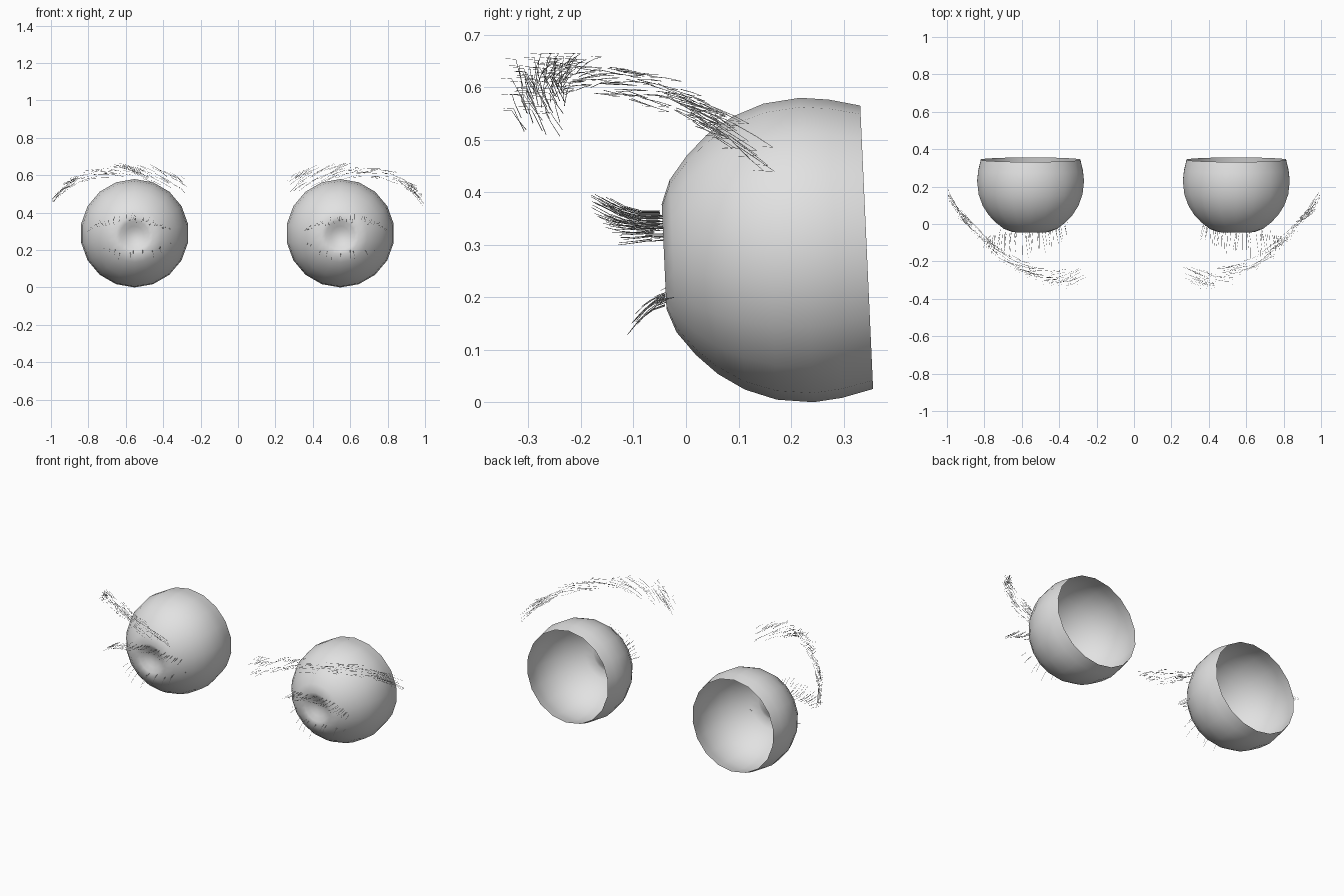
import bpy, bmesh, math, random
from mathutils import Vector, Matrix

random.seed(4)
cube = bpy.data.objects.get("Cube")
if cube:
    bpy.data.objects.remove(cube)

# One plain grey for every part
GREY = bpy.data.materials.new("light grey")
GREY.use_nodes = True
GREY.diffuse_color = (0.76, 0.76, 0.76, 1)
GREY.node_tree.nodes["Principled BSDF"].inputs["Base Color"].default_value = GREY.diffuse_color


def finish(bm, name):
    mesh = bpy.data.meshes.new(name)
    bm.to_mesh(mesh)
    bm.free()
    mesh.materials.append(GREY)
    obj = bpy.data.objects.new(name, mesh)
    bpy.context.collection.objects.link(obj)


def strand(bm, points, radius=0.0008):
    """Thin three-sided tapering hair through the points."""
    rings = []
    for i, p in enumerate(points):
        a, b = points[max(i - 1, 0)], points[min(i + 1, len(points) - 1)]
        rot = (b - a).to_track_quat('Z', 'Y')
        r = radius * (1 - 0.5 * i / (len(points) - 1))
        rings.append([bm.verts.new(p + rot @ Vector((r * math.cos(k * math.tau / 3),
                                                     r * math.sin(k * math.tau / 3), 0)))
                      for k in range(3)])
    for lo, hi in zip(rings, rings[1:]):
        for k in range(3):
            n = (k + 1) % 3
            bm.faces.new((lo[k], lo[n], hi[n], hi[k]))


def along(path, t):
    """Point on a polyline, t from 0 to 1."""
    f = min(max(t, 0), 0.9999) * (len(path) - 1)
    i = int(f)
    return path[i].lerp(path[i + 1], f - i)


# Eyeball shell: depth along the axis and radius, from open back to dimpled pupil
PROFILE = [(0.114, 0.27), (0.055, 0.284), (0, 0.29), (-0.07, 0.282), (-0.13, 0.26),
           (-0.18, 0.228), (-0.22, 0.19), (-0.255, 0.145), (-0.272, 0.1),
           (-0.266, 0.078), (-0.252, 0.05), (-0.243, 0.025)]
SIDES = 18


def eyeball(name, side):
    bm = bmesh.new()
    rings = [[bm.verts.new((r * math.sin(k * math.tau / SIDES), d,
                            r * math.cos(k * math.tau / SIDES))) for k in range(SIDES)]
             for d, r in PROFILE]
    for lo, hi in zip(rings, rings[1:]):
        for k in range(SIDES):
            n = (k + 1) % SIDES
            bm.faces.new((lo[k], lo[n], hi[n], hi[k]))
    centre = bm.verts.new((0, -0.24, 0))
    for k in range(SIDES):
        bm.faces.new((rings[-1][k], rings[-1][(k + 1) % SIDES], centre))
    bmesh.ops.recalc_face_normals(bm, faces=bm.faces)
    # Face outward from the ball
    bm.faces.ensure_lookup_table()
    if bm.faces[0].normal.dot(bm.faces[0].calc_center_median()) < 0:
        bmesh.ops.reverse_faces(bm, faces=bm.faces)
    bm.transform(Matrix.Translation((side * 0.55 - 0.003, 0.23, 0.29))
                 @ Matrix.Rotation(math.radians(2.6), 4, 'X'))
    for f in bm.faces:
        f.smooth = True
    finish(bm, name)


# Eyebrow: hairs rise at the inner end and sweep along the arch
BROW = [Vector(p) for p in ((0.25, -0.26, 0.53), (0.37, -0.28, 0.57), (0.5, -0.26, 0.605),
                            (0.63, -0.21, 0.62), (0.76, -0.12, 0.61), (0.86, -0.02, 0.575),
                            (0.93, 0.06, 0.53), (0.99, 0.16, 0.45))]


def eyebrow(name, side):
    bm = bmesh.new()
    for i in range(115):
        t = random.random() * 0.93
        width = 0.042 * (1 - 0.6 * t)
        root = along(BROW, t) + Vector((0, random.uniform(-1, 1) * width,
                                        random.uniform(-1, 1) * width))
        sweep = (along(BROW, t + 0.08) - along(BROW, t - 0.08)).normalized()
        rise = Vector((0.1, -0.4, 0.5)) * max(0, 1 - t * 2.5) + Vector((0, 0, 0.15 * (1 - t)))
        stray = Vector([random.uniform(-0.15, 0.15) for axis in range(3)])
        way = (sweep + rise + stray).normalized()
        length = random.uniform(0.05, 0.11)
        mid = root + way * length * 0.55
        tip = root + (way * 0.75 + sweep * 0.25) * length
        tip.x = min(tip.x, 0.995)
        hook = tip + Vector((-0.004, -0.02, 0.001))
        strand(bm, [Vector((p.x * side, p.y, p.z)) for p in (root, mid, tip, hook)])
    finish(bm, name)


# Eyelashes: root line, sweep and curl given for the left eye
UPPER = [Vector(p) for p in ((0.36, 0.0, 0.315), (0.44, -0.035, 0.34), (0.55, -0.05, 0.355),
                             (0.66, -0.05, 0.35), (0.74, -0.06, 0.335), (0.79, -0.065, 0.31))]
LOWER = [Vector(p) for p in ((0.36, 0.025, 0.235), (0.44, -0.03, 0.2), (0.55, -0.04, 0.19),
                             (0.66, -0.04, 0.195), (0.74, -0.02, 0.21))]


def lashes(name, side, path, count, reach, lift, curl):
    bm = bmesh.new()
    for i in range(count):
        t = (i + random.uniform(0, 1)) / count
        root = along(path, t) + Vector((0, 0, random.uniform(-0.012, 0.012)))
        middle = math.sin(math.pi * t)
        size = reach * (0.5 + 0.5 * middle) * random.uniform(0.7, 1.15)
        fan = (t - 0.5) * 0.45 + random.uniform(-0.12, 0.12)
        pts = []
        for s in (0, 0.35, 0.7, 1):
            p = root + size * Vector((fan * s, -s, lift * s + curl * s * s * middle))
            pts.append(Vector((p.x * side, p.y, p.z)))
        strand(bm, pts, 0.0011)
    finish(bm, name)


for label, side in (("left", 1), ("right", -1)):
    eyeball(label + "_eyeball", side)
    eyebrow(label + "_eyebrow", side)
    lashes(label + "_upper_lashes", side, UPPER, 36, 0.12, -0.15, 0.42)
    lashes(label + "_lower_lashes", side, LOWER, 11, 0.065, -0.15, -0.65)
